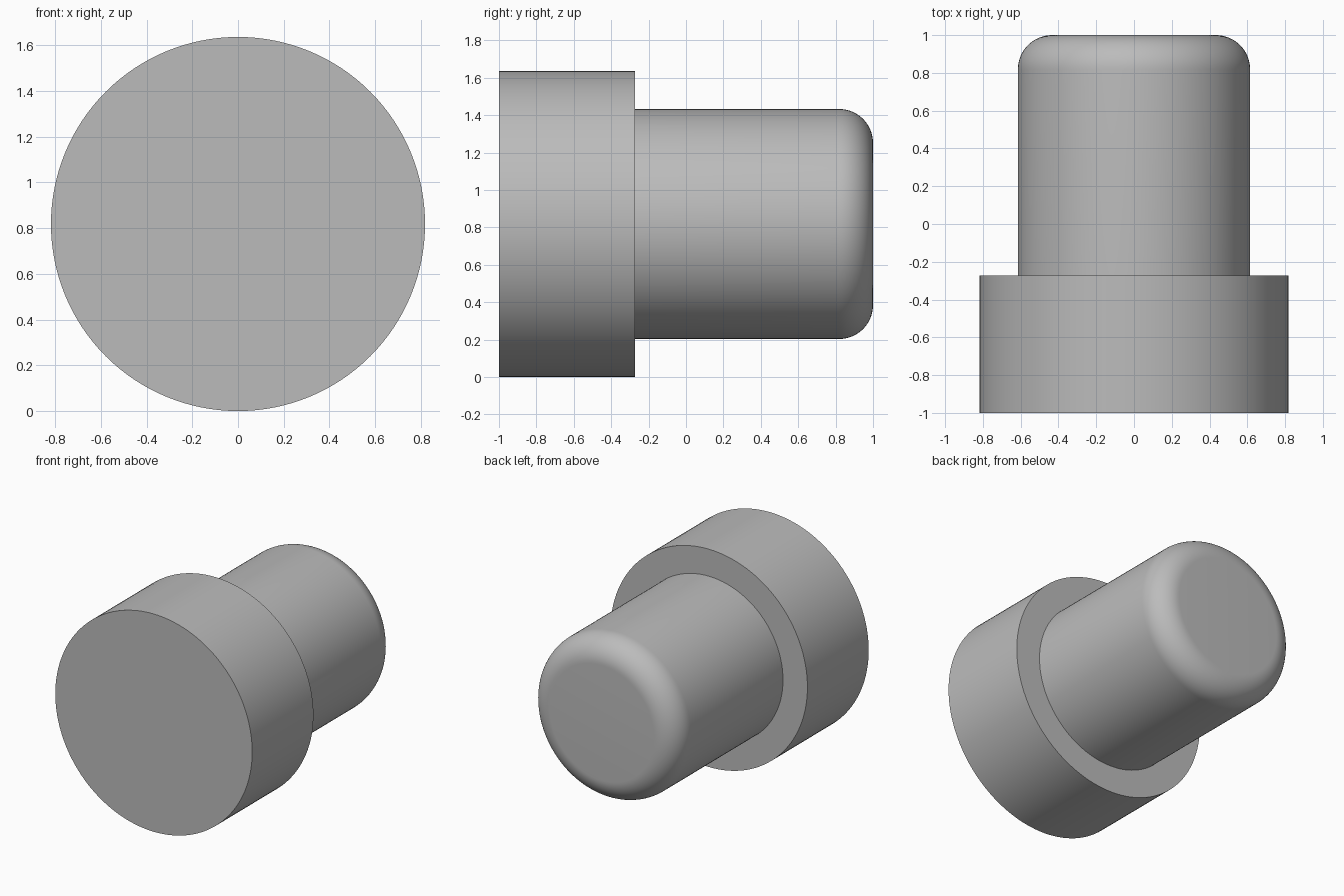
import bpy, bmesh
from math import radians, sin, cos, pi
from mathutils import Matrix, Vector

cube = bpy.data.objects.get("Cube")
if cube:
    bpy.data.objects.remove(cube, do_unlink=True)

SEGMENTS = 128
HEAD_R, SHAFT_R, FILLET = 0.818, 0.615, 0.182
FRONT, STEP, BACK = -1.0, -0.273, 1.0

grey = bpy.data.materials.new("plain grey")
grey.use_nodes = True
colour = (0.5, 0.5, 0.5, 1)
grey.diffuse_color = colour
grey.node_tree.nodes["Principled BSDF"].inputs["Base Color"].default_value = colour

# Half outline as (radius, y): wide head, step, shaft, rounded end
profile = [(HEAD_R, FRONT), (HEAD_R, STEP), (SHAFT_R, STEP)]
for i in range(17):
    a = i / 16 * pi / 2
    profile.append((SHAFT_R - FILLET + FILLET * cos(a), BACK - FILLET + FILLET * sin(a)))

# Revolve the outline about the y axis
bm = bmesh.new()
verts = [bm.verts.new((r, y, 0)) for r, y in profile]
edges = [bm.edges.new(pair) for pair in zip(verts, verts[1:])]
bmesh.ops.spin(bm, geom=verts + edges, cent=(0, 0, 0), axis=(0, 1, 0),
               angle=2 * pi, steps=SEGMENTS)
bmesh.ops.remove_doubles(bm, verts=bm.verts, dist=0.0005)

# Flat discs close both ends
bmesh.ops.holes_fill(bm, edges=[e for e in bm.edges if e.is_boundary], sides=0)
bmesh.ops.recalc_face_normals(bm, faces=bm.faces)
bmesh.ops.transform(bm, matrix=Matrix.Translation(Vector((0, 0, HEAD_R))), verts=bm.verts)

mesh = bpy.data.meshes.new("stepped_plug")
bm.to_mesh(mesh)
bm.free()
mesh.materials.append(grey)
plug = bpy.data.objects.new("stepped_plug", mesh)
bpy.context.collection.objects.link(plug)

# Smooth curved walls, crisp rims
bpy.ops.object.select_all(action="DESELECT")
plug.select_set(True)
bpy.context.view_layer.objects.active = plug
bpy.ops.object.shade_smooth_by_angle(angle=radians(30))
